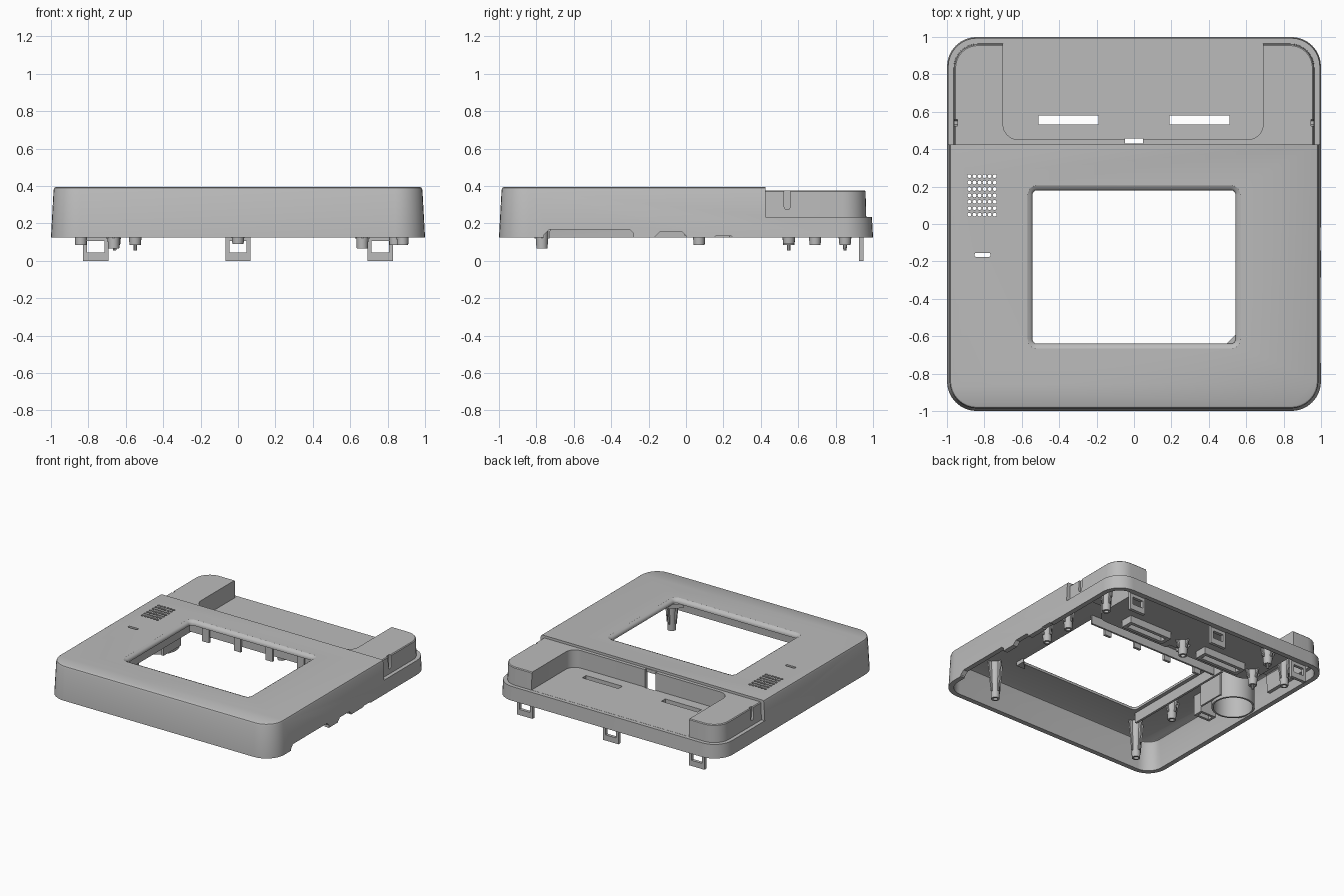
import bpy, bmesh, math

if "Cube" in bpy.data.objects:
    bpy.data.objects.remove(bpy.data.objects["Cube"])

grey = bpy.data.materials.new("plain grey")
grey.use_nodes = True
colour = (0.5, 0.5, 0.5, 1)
grey.diffuse_color = colour
grey.node_tree.nodes["Principled BSDF"].inputs["Base Color"].default_value = colour

T = 0.035        # wall thickness
RIM = 0.125      # lower edge of the shell
STEP = 0.235     # height of the rear ledge
SPLIT = 0.425    # where the rear section begins


def rrect(cx, cy, hx, hy, z, r=0.0, seg=8):
    """Rounded rectangle loop at height z."""
    corners = ((1, 1), (-1, 1), (-1, -1), (1, -1))
    if r <= 0:
        return [(cx + a * hx, cy + b * hy, z) for a, b in corners]
    pts = []
    for q, (a, b) in enumerate(corners):
        for i in range(seg + 1):
            t = math.pi / 2 * (q + i / seg)
            pts.append((cx + a * (hx - r) + r * math.cos(t), cy + b * (hy - r) + r * math.sin(t), z))
    return pts


def circle(cx, cy, r, z, n=16):
    return [(cx + r * math.cos(2 * math.pi * i / n), cy + r * math.sin(2 * math.pi * i / n), z) for i in range(n)]


def loft(name, stacks, closed=False):
    """Bridge each stack of loops; cap the ends, or join last to first when closed."""
    bm = bmesh.new()
    for loops in stacks:
        rings = [[bm.verts.new(p) for p in loop] for loop in loops]
        pairs = list(zip(rings, rings[1:])) + ([(rings[-1], rings[0])] if closed else [])
        for a, b in pairs:
            n = len(a)
            for i in range(n):
                bm.faces.new((a[i], a[(i + 1) % n], b[(i + 1) % n], b[i]))
        if not closed:
            bm.faces.new(rings[0][::-1])
            bm.faces.new(rings[-1])
    bmesh.ops.recalc_face_normals(bm, faces=bm.faces)
    mesh = bpy.data.meshes.new(name)
    bm.to_mesh(mesh)
    bm.free()
    mesh.materials.append(grey)
    ob = bpy.data.objects.new(name, mesh)
    bpy.context.collection.objects.link(ob)
    return ob


def box(name, x0, x1, y0, y1, z0, z1):
    c = ((x0 + x1) / 2, (y0 + y1) / 2, (x1 - x0) / 2, (y1 - y0) / 2)
    return loft(name, [[rrect(*c, z0), rrect(*c, z1)]])


def combine(ob, other, op="DIFFERENCE"):
    mod = ob.modifiers.new("cut", "BOOLEAN")
    mod.operation, mod.solver, mod.object = op, "EXACT", other
    bpy.context.view_layer.objects.active = ob
    bpy.ops.object.modifier_apply(modifier=mod.name)
    bpy.data.objects.remove(other)


def body(name, t, bottom):
    """Stepped housing solid, shrunk inwards by t."""
    def level(z, inset):
        return rrect(0, 0, 1 - inset - t, 1 - inset - t, z, 0.16 - inset - t)
    ob = loft(name, [[level(bottom, 0), level(0.378 - t, 0.014), level(0.39 - t, 0.019), level(0.395 - t, 0.028)]])
    combine(ob, box("rear_cut", -2, 2, SPLIT - t, 2, STEP - t, 1))
    h = 0.966 - t
    cy, hy = (h + 0.2) / 2, (h - 0.2) / 2
    combine(ob, loft("rear_block", [[rrect(0, cy, h, hy, 0.16, 0.13 - t),
                                     rrect(0, cy, h - 0.006, hy - 0.006, 0.37 - t, 0.125 - t),
                                     rrect(0, cy, h - 0.012, hy - 0.012, 0.376 - t, 0.12 - t)]]), "UNION")
    front = 0.452 - t
    bay = (-0.005, (front + 1.6) / 2, 0.695 + t, (1.6 - front) / 2)
    combine(ob, loft("bay_cut", [[rrect(*bay, z, 0.08 + t) for z in (STEP + 0.001 - t, 1)]]))
    return ob


# Hollow housing
shell = body("housing", 0, RIM)
combine(shell, body("cavity", T, 0.05))

# Screen opening with rolled lip
opening = [(0.1, 0), (0.372, 0), (0.381, 0.004), (0.389, 0.012), (0.394, 0.024), (0.42, 0.06)]
combine(shell, loft("opening_cut", [[rrect(0, -0.23, 0.543 + d, 0.41 + d, z, 0.025 + d) for z, d in opening]]))

# Speaker holes, indicator slot, bay slots and cable gap
holes = [[circle(-0.88 + 0.027 * i, 0.05 + 0.0343 * j, 0.0105, z, 10) for z in (0.3, 0.5)]
         for i in range(6) for j in range(7)]
combine(shell, loft("speaker_cut", holes))
combine(shell, loft("indicator_cut", [[rrect(-0.81, -0.165, 0.042, 0.011, z, 0.009, 4) for z in (0.3, 0.5)]]))
for s in (-1, 1):
    combine(shell, box("slot_cut", s * 0.35 - 0.16, s * 0.35 + 0.16, 0.533, 0.581, 0.15, 0.3))
combine(shell, box("cable_cut", -0.048, 0.048, 0.4, 0.458, 0.19, 0.35))
combine(shell, box("cable_top_cut", -0.048, 0.048, 0.4295, 0.458, 0.3, 0.5))

# Connector cutouts along the left rim
for y0, y1, top in ((-0.76, -0.28, 0.167), (-0.17, 0.0, 0.155), (0.13, 0.26, 0.133)):
    prof = [(y0, 0.05), (y1, 0.05), (y1, top - 0.02), (y1 - 0.02, top), (y0 + 0.03, top), (y0, top - 0.03)]
    combine(shell, loft("port_cut", [[[(x, y, z) for y, z in prof] for x in (0.9, 1.1)]]))

# Upright grooves on both rear blocks
for s in (-1, 1):
    prof = [(0.522, 0.5), (0.524, 0.29), (0.532, 0.273), (0.55, 0.273), (0.558, 0.29), (0.56, 0.5)]
    combine(shell, loft("groove_cut", [[[(s * x, y, z) for y, z in prof] for x in (0.945, 1.1)]]))

# Latch hooks under the rear edge
for name, x in (("right", -0.76), ("middle", 0), ("left", 0.76)):
    def frame(hx, z0, z1, y):
        return [(x - hx, y, z0), (x + hx, y, z0), (x + hx, y, z1), (x - hx, y, z1)]
    outer, inner = (0.068, 0, 0.21), (0.046, 0.045, 0.105)
    loft(name + "_latch", [[frame(*outer, 0.925), frame(*outer, 0.95), frame(*inner, 0.95), frame(*inner, 0.925)]], True)
    box(name + "_latch_root", x - 0.068, x + 0.068, 0.94, 0.975, 0.13, 0.205)

# Sleeves below the bay slots
for s, name in ((-1, "right"), (1, "left")):
    c = (s * 0.35, 0.557)
    loft(name + "_slot_sleeve", [[rrect(*c, 0.19, 0.05, 0.205), rrect(*c, 0.19, 0.05, 0.145),
                                  rrect(*c, 0.16, 0.024, 0.145), rrect(*c, 0.16, 0.024, 0.205)]], True)


# Screw bosses: hollow tapered posts with cross fins
def boss(x, y, top, tip, pin=False):
    loft("screw_boss", [[circle(x, y, 0.042, top), circle(x, y, 0.03, tip),
                         circle(x, y, 0.017, tip), circle(x, y, 0.017, tip + 0.05)]])
    for dx, dy in ((1, 0), (0, 1)):
        def fin(z, w):
            return rrect(x, y, w * dx + 0.006, w * dy + 0.006, z)
        loft("boss_fin", [[fin(top, 0.06), fin(tip + 0.055, 0.034)]])
    if pin:
        loft("locating_pin", [[circle(x, y, 0.012, tip + 0.06, 8), circle(x, y, 0.009, 0.055, 8)]])


for s in (-1, 1):
    boss(s * 0.665, -0.77, 0.365, 0.065)
    boss(s * 0.84, 0.69, 0.345, 0.085)
boss(0.88, 0.07, 0.365, 0.085)
boss(0.84, 0.26, 0.365, 0.125)
boss(0, 0.55, 0.205, 0.09)
boss(-0.55, 0.85, 0.205, 0.085, True)
boss(-0.66, 0.55, 0.205, 0.085, True)
boss(-0.66, -0.36, 0.365, 0.2)

# Speaker cup and indicator guide
cup = (-0.81, 0.15)
loft("speaker_cup", [[circle(*cup, 0.157, 0.365, 32), circle(*cup, 0.157, 0.135, 32),
                      circle(*cup, 0.143, 0.135, 32), circle(*cup, 0.143, 0.365, 32)]], True)
led = (-0.81, -0.165)
loft("indicator_guide", [[rrect(*led, 0.07, 0.04, 0.365), rrect(*led, 0.07, 0.04, 0.2),
                          rrect(*led, 0.05, 0.02, 0.2), rrect(*led, 0.05, 0.02, 0.365)]], True)
box("speaker_plate", -0.66, -0.645, -0.02, 0.2, 0.16, 0.365)

# Screen rails and corner gusset beneath the opening
box("right_screen_rail", -0.59, -0.572, -0.67, 0.3, 0.28, 0.365)
box("rear_screen_rail", -0.58, 0.58, 0.205, 0.22, 0.29, 0.365)
for i in range(4):
    x = -0.42 + 0.28 * i
    box("screen_tab", x - 0.03, x + 0.03, 0.19, 0.21, 0.25, 0.362)
corner = [(0.56, -0.655), (0.56, -0.575), (0.48, -0.655)]
loft("corner_gusset", [[[(x, y, z) for x, y in corner] for z in (0.33, 0.362)]])

# Smooth curved walls, keep edges crisp
bpy.ops.object.select_all(action="DESELECT")
for ob in bpy.context.collection.objects:
    if ob.type == "MESH" and grey.name in ob.data.materials:
        ob.select_set(True)
bpy.context.view_layer.objects.active = shell
bpy.ops.object.shade_smooth_by_angle(angle=math.radians(30))
